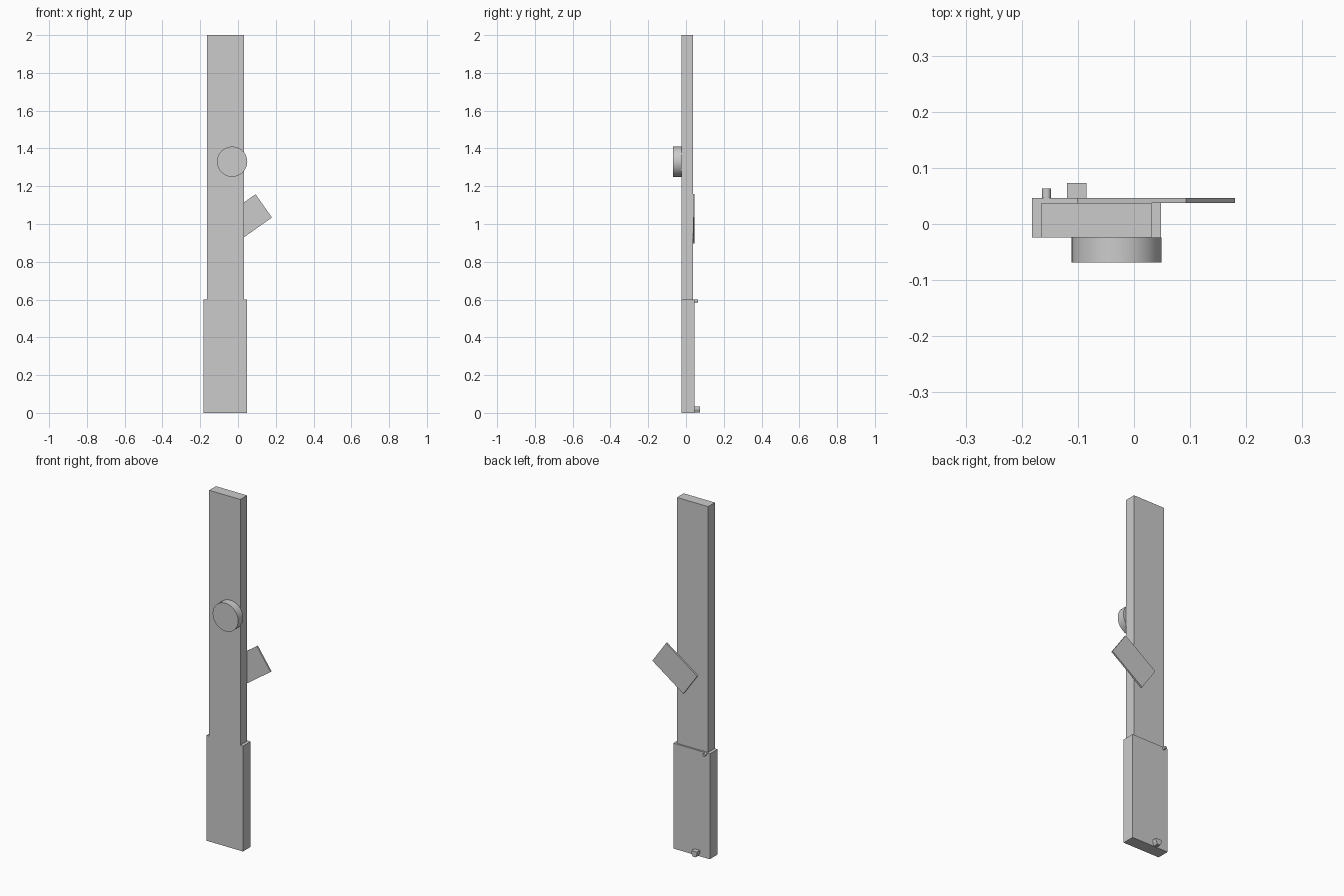
import bpy
import bmesh
from math import radians
from mathutils import Matrix, Vector

cube = bpy.data.objects.get("Cube")
if cube:
    bpy.data.objects.remove(cube, do_unlink=True)

# One plain grey for every part
grey = bpy.data.materials.new("light grey")
grey.use_nodes = True
colour = (0.6, 0.6, 0.6, 1)
grey.diffuse_color = colour
grey.node_tree.nodes["Principled BSDF"].inputs["Base Color"].default_value = colour


def finish(name, bm):
    bmesh.ops.recalc_face_normals(bm, faces=bm.faces)
    mesh = bpy.data.meshes.new(name)
    bm.to_mesh(mesh)
    bm.free()
    mesh.materials.append(grey)
    obj = bpy.data.objects.new(name, mesh)
    bpy.context.collection.objects.link(obj)
    return obj


def box(name, low, high, tilt=0):
    """Box between two corners, turned about its own front-to-back axis."""
    low, high = Vector(low), Vector(high)
    bm = bmesh.new()
    bmesh.ops.create_cube(bm, size=1, matrix=Matrix.Diagonal((*(high - low), 1)))
    obj = finish(name, bm)
    obj.location = (low + high) / 2
    obj.rotation_euler.y = -radians(tilt)
    return obj


def disc(name, x, z, radius, front, back, sides):
    """Round part with its axis running front to back."""
    bm = bmesh.new()
    bmesh.ops.create_cone(bm, cap_ends=True, segments=sides, radius1=radius,
                          radius2=radius, depth=back - front,
                          matrix=Matrix.Rotation(radians(90), 4, 'X'))
    obj = finish(name, bm)
    obj.location = (x, (front + back) / 2, z)
    bpy.ops.object.select_all(action='DESELECT')
    obj.select_set(True)
    bpy.context.view_layer.objects.active = obj
    bpy.ops.object.shade_smooth_by_angle(angle=radians(35))
    return obj


# Main body: thick lower sleeve and slimmer upper bar
box("lower_sleeve", (-0.182, -0.024, 0), (0.048, 0.046, 0.6))
box("upper_bar", (-0.165, -0.024, 0.6), (0.031, 0.037, 2))

# Round button on the front, slanted plate on the back
disc("front_button", -0.031, 1.33, 0.08, -0.069, -0.024, 64)
box("slanted_plate", (-0.08, 0.037, 0.952), (0.158, 0.046, 1.103), tilt=35.1)

# Small pin at the top of the sleeve
disc("back_pin", -0.156, 0.592, 0.008, 0.045, 0.063, 24)

# Small tapered plug at the foot of the sleeve
bm = bmesh.new()
profile = [(-0.017, 0.034), (0.017, 0.034), (0.017, 0.017),
           (0.009, 0.002), (-0.009, 0.002), (-0.017, 0.017)]
face = bm.faces.new([bm.verts.new((x - 0.102, 0.045, z)) for x, z in profile])
extruded = bmesh.ops.extrude_face_region(bm, geom=[face], use_keep_orig=True)
moved = [g for g in extruded["geom"] if isinstance(g, bmesh.types.BMVert)]
bmesh.ops.translate(bm, verts=moved, vec=(0, 0.028, 0))
finish("back_plug", bm)
